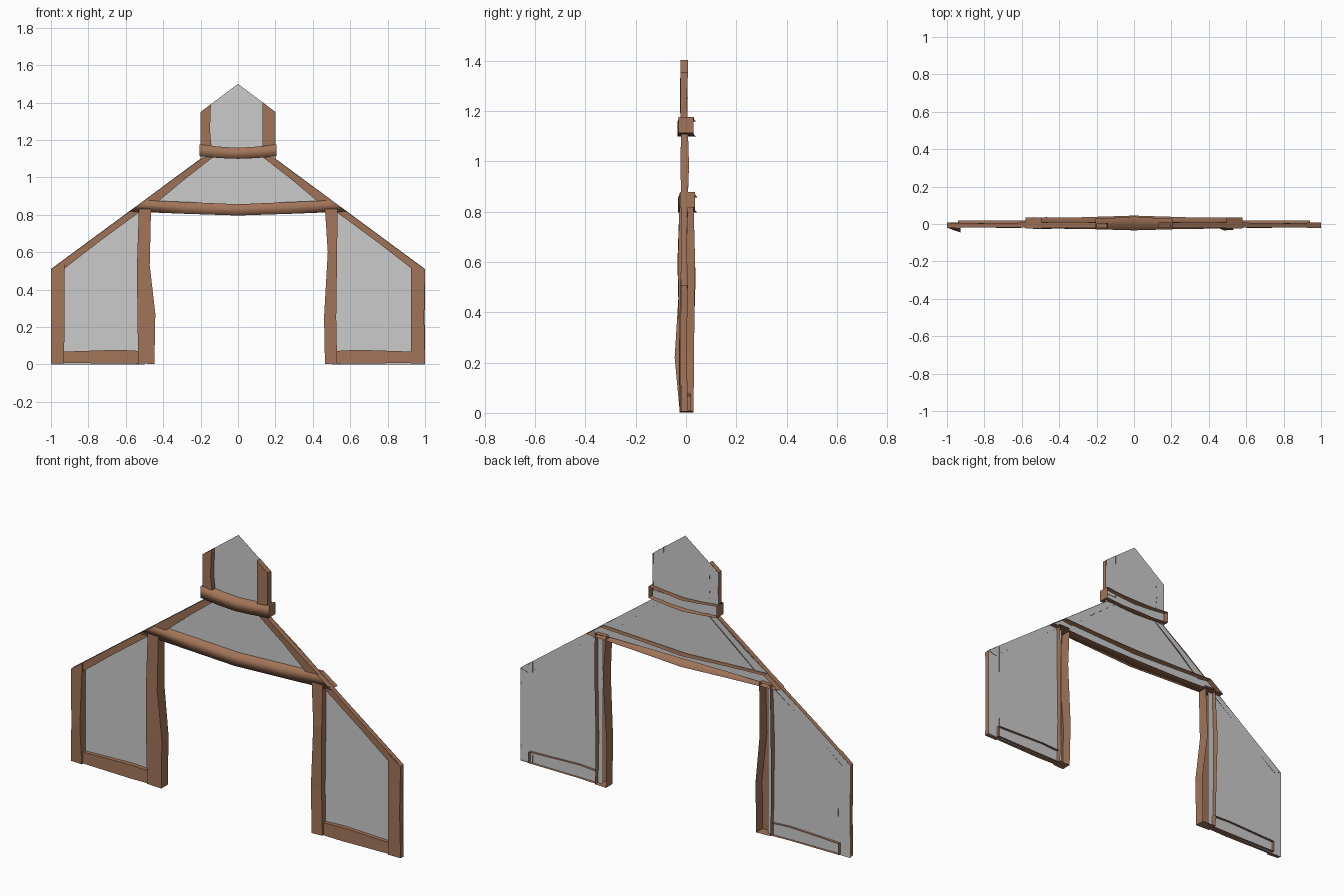
import bpy, bmesh

wood = bpy.data.materials.new("wood")
wood.diffuse_color = (0.36, 0.175, 0.098, 1)


def finish(name, bm, mat=None):
    mesh = bpy.data.meshes.new(name)
    bm.to_mesh(mesh)
    bm.free()
    obj = bpy.data.objects.new(name, mesh)
    bpy.context.collection.objects.link(obj)
    if mat:
        mesh.materials.append(mat)
    return obj


def beam(name, rows, smooth=False):
    """Open-backed timber. Each row: (ax, az, bx, bz, front y at a, front y at b, back y)."""
    bm = bmesh.new()
    rings = []
    for ax, az, bx, bz, fa, fb, back in rows:
        pts = ((ax, back, az), (ax, fa, az), (bx, fb, bz), (bx, back, bz))
        rings.append([bm.verts.new(p) for p in pts])
    for r, s in zip(rings, rings[1:]):
        for i in range(3):
            bm.faces.new((r[i], r[i + 1], s[i + 1], s[i])).smooth = smooth
    for ring in (rings[0], rings[-1]):
        cap = bm.faces.new(ring)
        for e in cap.edges:
            e.smooth = False
    bmesh.ops.recalc_face_normals(bm, faces=bm.faces)
    # the front must face -y
    if sum(f.normal.y * f.calc_area() for f in bm.faces) > 0:
        bmesh.ops.reverse_faces(bm, faces=bm.faces)
    return finish(name, bm, wood)


def mirrored(rows):
    return [(-ax, az, -bx, bz, fa, fb, k) for ax, az, bx, bz, fa, fb, k in rows]


# Thin gable wall with a door opening
half = [(0.5, 0.82), (0.5, 0), (1, 0), (1, 0.51), (0.2, 1.10), (0.2, 1.35)]
outline = half + [(0, 1.5)] + [(-x, z) for x, z in reversed(half)]
bm = bmesh.new()
bm.faces.new([bm.verts.new((x, 0.005, z)) for x, z in outline])
bmesh.ops.recalc_face_normals(bm, faces=bm.faces)
for f in bm.faces:
    f.normal_update()
    if f.normal.y > 0:
        f.normal_flip()
finish("gable_wall", bm)

# Parts shared by both sides
shared = {
    "bottom_rail": [(-.94, .007, -.94, .068, -.016, -.016, .02),
                    (-.64, .005, -.64, .078, -.022, -.018, .018),
                    (-.53, .003, -.53, .072, -.016, -.016, .02)],
    "lower_rafter": [(-1, .508, -.95, .495, -.017, -.017, .007),
                     (-.78, .67, -.75, .65, -.02, -.018, .003),
                     (-.56, .832, -.53, .812, -.017, -.017, .008)],
    "upper_rafter": [(-.50, .878, -.43, .868, -.02, -.02, .008),
                     (-.35, .987, -.29, .985, -.022, -.017, .012),
                     (-.19, 1.105, -.13, 1.11, -.02, -.02, .008)],
}
for name, rows in shared.items():
    beam(name + "_left", rows)
    beam(name + "_right", mirrored(rows))

# Outer posts, the left one bulging forward
beam("outer_post_left", [(-1, .005, -.93, .005, -.02, -.025, .004),
                         (-1, .22, -.928, .22, -.015, -.045, .007),
                         (-1, .507, -.928, .56, -.02, -.024, .004)])
beam("outer_post_right", [(1, .005, .925, .005, -.02, -.022, .007),
                          (.995, .25, .925, .25, -.022, -.022, .003),
                          (1, .507, .925, .56, -.02, -.022, .007)])

# Crooked door posts
beam("door_post_left", [(-.533, .005, -.447, .002, -.026, -.026, .03),
                        (-.538, .27, -.442, .27, -.028, -.028, .03),
                        (-.540, .53, -.472, .53, -.026, -.026, .038),
                        (-.530, .83, -.465, .83, -.026, -.026, .03)])
beam("door_post_right", [(.530, .005, .465, .002, -.026, -.026, .03),
                         (.525, .25, .460, .25, -.026, -.026, .032),
                         (.530, .60, .480, .60, -.032, -.034, .036),
                         (.532, .83, .465, .83, -.026, -.026, .03)])

# Sagging tie beam over the opening, ends cut along the roof slope
beam("tie_beam", [(-.58, .817, -.495, .877, -.024, -.024, .035),
                  (-.28, .805, -.28, .868, -.026, -.026, .036),
                  (0, .796, 0, .856, -.031, -.031, .045),
                  (.28, .805, .28, .868, -.026, -.026, .036),
                  (.58, .817, .495, .877, -.024, -.024, .035)], True)

# Collar beam below the peak
beam("collar_beam", [(-.207, 1.113, -.207, 1.176, -.029, -.029, .03),
                     (-.1, 1.103, -.1, 1.164, -.031, -.031, .033),
                     (0, 1.099, 0, 1.158, -.034, -.034, .04),
                     (.1, 1.103, .1, 1.164, -.031, -.031, .033),
                     (.207, 1.113, .207, 1.176, -.029, -.029, .03)], True)

# Short posts at the peak
beam("peak_post_left", [(-.2, 1.15, -.14, 1.15, -.022, -.022, .004),
                        (-.2, 1.25, -.15, 1.25, -.022, -.024, .007),
                        (-.2, 1.35, -.145, 1.391, -.022, -.022, .004)])
beam("peak_post_right", [(.195, 1.15, .13, 1.15, -.022, -.022, .007),
                         (.195, 1.25, .13, 1.25, -.022, -.022, .003),
                         (.195, 1.353, .13, 1.403, -.022, -.022, .008)])
